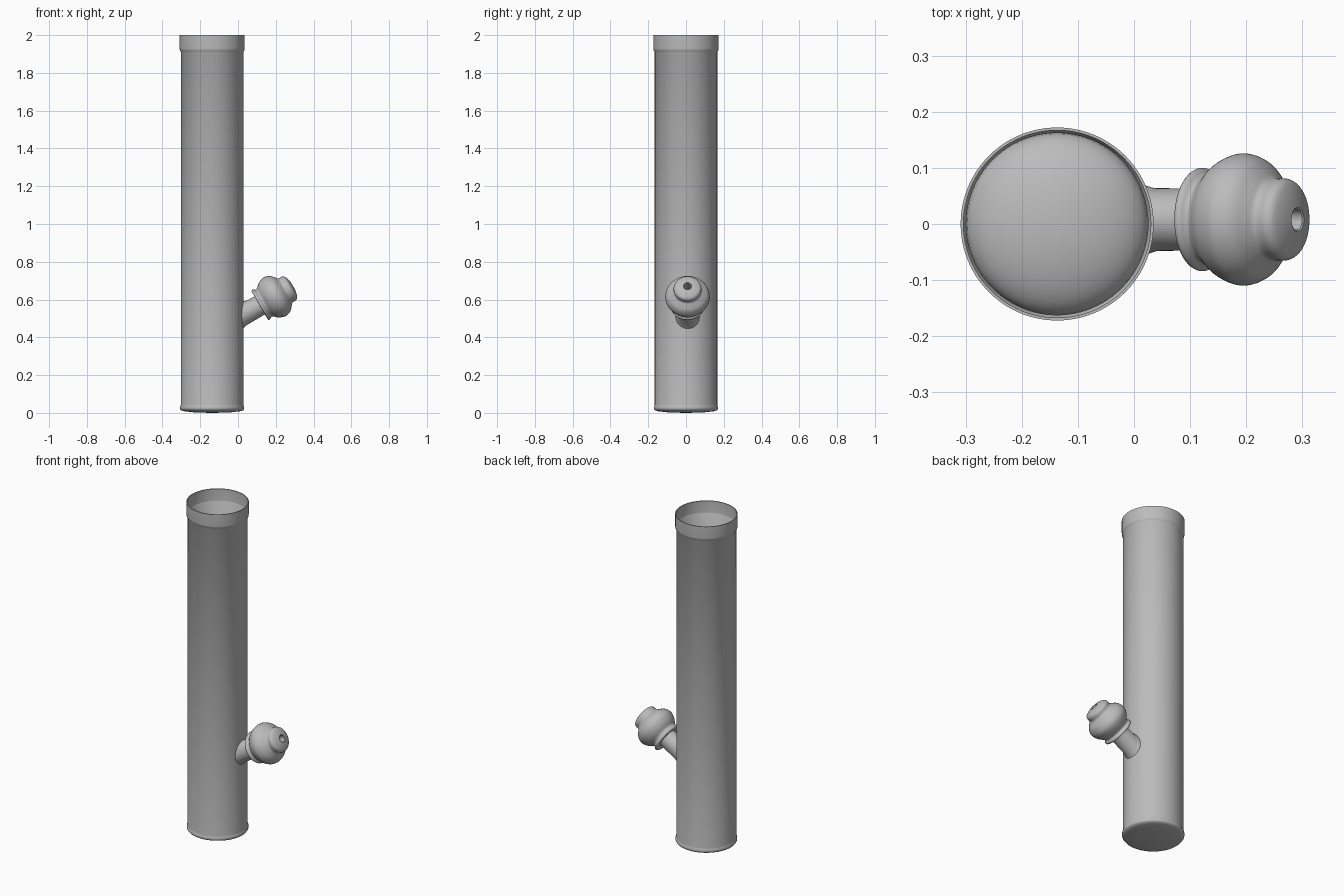
import bpy, bmesh, math
from mathutils import Vector, Matrix

default = bpy.data.objects.get("Cube")
if default:
    bpy.data.objects.remove(default, do_unlink=True)

grey = bpy.data.materials.new("mid grey")
grey.use_nodes = True
COLOUR = (0.5, 0.5, 0.5, 1)
grey.diffuse_color = COLOUR
grey.node_tree.nodes["Principled BSDF"].inputs["Base Color"].default_value = COLOUR

TUBE_X, TUBE_R = -0.137, 0.166


def smooth_path(points, steps):
    """Catmull-Rom interpolation of (radius, height) points."""
    pts = [Vector(p) for p in points]
    pts = [pts[0]] + pts + [pts[-1]]
    out = []
    for a, b, c, d in zip(pts, pts[1:], pts[2:], pts[3:]):
        for i in range(steps):
            t = i / steps
            out.append(0.5 * (2 * b + (c - a) * t + (2 * a - 5 * b + 4 * c - d) * t ** 2
                              + (3 * b - a - 3 * c + d) * t ** 3))
    return out + [pts[-1]]


def lathe(name, profile, matrix, segments=64, edit=None):
    """Spin a (radius, height) profile around the local z axis."""
    bm = bmesh.new()
    rings = []
    for r, h in profile:
        if r < 1e-5:
            rings.append([bm.verts.new((0, 0, h))] * segments)
        else:
            rings.append([bm.verts.new((r * math.cos(a), r * math.sin(a), h))
                          for a in (math.tau * i / segments for i in range(segments))])
    for low, high in zip(rings, rings[1:]):
        for i in range(segments):
            j = (i + 1) % segments
            corners = dict.fromkeys((low[i], low[j], high[j], high[i]))
            bm.faces.new(list(corners))
    bm.transform(matrix)
    if edit:
        edit(rings)
    bmesh.ops.recalc_face_normals(bm, faces=bm.faces)
    mesh = bpy.data.meshes.new(name)
    bm.to_mesh(mesh)
    bm.free()
    mesh.materials.append(grey)
    obj = bpy.data.objects.new(name, mesh)
    bpy.context.collection.objects.link(obj)
    bpy.ops.object.select_all(action="DESELECT")
    obj.select_set(True)
    bpy.context.view_layer.objects.active = obj
    bpy.ops.object.shade_smooth_by_angle(angle=math.radians(40))
    return obj


# Open tube with rounded foot, collar, inner ledge and domed floor
floor = [(0.162 * math.cos(a), 0.05 + 0.07 * math.sin(a))
         for a in (math.pi / 2 * i / 12 for i in range(12))] + [(0, 0.12)]
outside = [(0, 0), (0.09, 0.002), (0.15, 0.009), (0.165, 0.014), (0.17, 0.021),
           (0.17, 0.031), (0.167, 0.037), (TUBE_R, 0.042)]
collar = [(TUBE_R, 1.912), (0.168, 1.915), (0.171, 1.92), (0.172, 1.93), (0.172, 2),
          (0.167, 2), (0.167, 1.93), (0.166, 1.923), (0.162, 1.918)]
lathe("tube", outside + collar + floor[::1], Matrix.Translation((TUBE_X, 0, 0)), 96)

# Shared tilted axis of the side arm
axis = Vector((math.cos(math.radians(30)), 0, math.sin(math.radians(30))))
arm = Matrix.Translation((0.2, 0.008, 0.618)) @ axis.to_track_quat("Z", "Y").to_matrix().to_4x4()


def fit_to_tube(rings):
    """Slide the first rings along the axis onto the tube wall, giving a small weld flare."""
    for ring, gap in zip(rings[:2], (0.0, 0.018)):
        for v in ring:
            half = math.sqrt((TUBE_R + gap) ** 2 - v.co.y ** 2)
            v.co += axis * ((TUBE_X + half - v.co.x) / axis.x)


lathe("side_stem", [(0.063, -0.3), (0.056, -0.25), (0.055, -0.08)], arm, 48, fit_to_tube)

# Bulb with flange, belly, stepped nose and a blind hole
bulb = [(0.054, -0.094), (0.083, -0.098), (0.091, -0.094), (0.091, -0.086), (0.083, -0.076),
        (0.086, -0.066), (0.104, -0.045), (0.116, -0.018), (0.117, 0.003), (0.107, 0.028),
        (0.088, 0.046), (0.075, 0.057), (0.073, 0.068), (0.073, 0.08), (0.066, 0.092),
        (0.045, 0.101), (0.022, 0.106)]
hole = [(0.019, 0.104), (0.019, 0.03), (0, 0.03)]
lathe("bulb", smooth_path(bulb, 4) + hole, arm)
